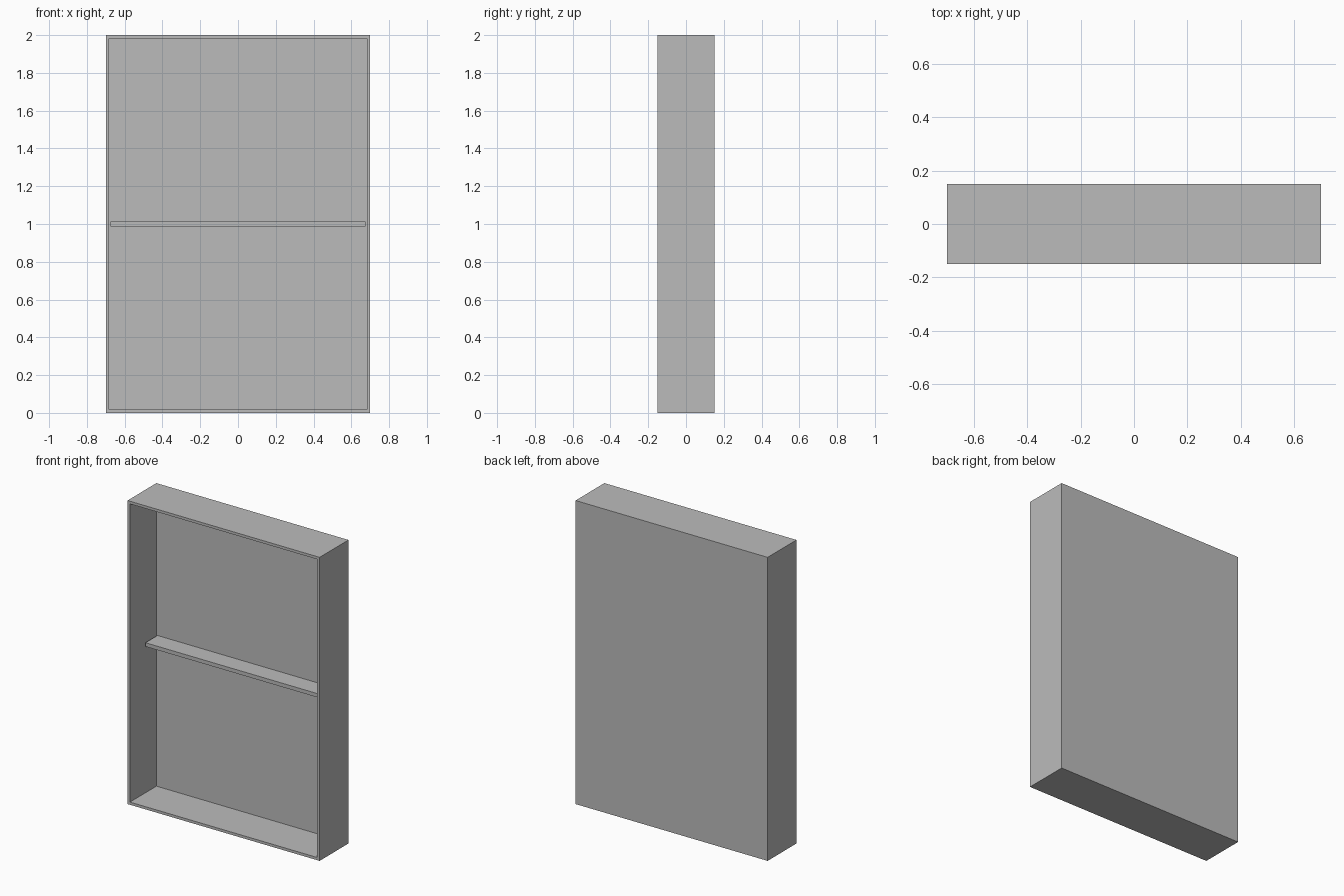
import bpy, bmesh
from mathutils import Matrix, Vector

if "Cube" in bpy.data.objects:
    bpy.data.objects.remove(bpy.data.objects["Cube"])

W, D, H, T = 1.4, 0.3, 2.0, 0.025   # outer size and board thickness

grey = bpy.data.materials.new("plain_grey")
grey.diffuse_color = (0.5, 0.5, 0.5, 1)
grey.use_nodes = True
grey.node_tree.nodes["Principled BSDF"].inputs["Base Color"].default_value = grey.diffuse_color


def box(bm, lo, hi):
    lo, hi = Vector(lo), Vector(hi)
    m = Matrix.Translation((lo + hi) / 2) @ Matrix.Diagonal((*(hi - lo), 1))
    bmesh.ops.create_cube(bm, size=1, matrix=m)


def finish(bm, name):
    me = bpy.data.meshes.new(name)
    bmesh.ops.recalc_face_normals(bm, faces=bm.faces)
    bm.to_mesh(me)
    bm.free()
    me.materials.append(grey)
    ob = bpy.data.objects.new(name, me)
    bpy.context.collection.objects.link(ob)


# Open-fronted cabinet shell: inset the front face and push it back
bm = bmesh.new()
box(bm, (-W / 2, -D / 2, 0), (W / 2, D / 2, H))
bm.faces.ensure_lookup_table()
front = min(bm.faces, key=lambda f: f.calc_center_median().y)
bmesh.ops.inset_region(bm, faces=[front], thickness=T)
ext = bmesh.ops.extrude_discrete_faces(bm, faces=[front])["faces"][0]
bmesh.ops.translate(bm, verts=ext.verts, vec=(0, D - T, 0))
finish(bm, "cabinet_shell")

# Half-depth middle shelf
bm = bmesh.new()
box(bm, (-W / 2 + T, 0, H / 2 - T / 2), (W / 2 - T, D / 2 - T, H / 2 + T / 2))
finish(bm, "shelf")
